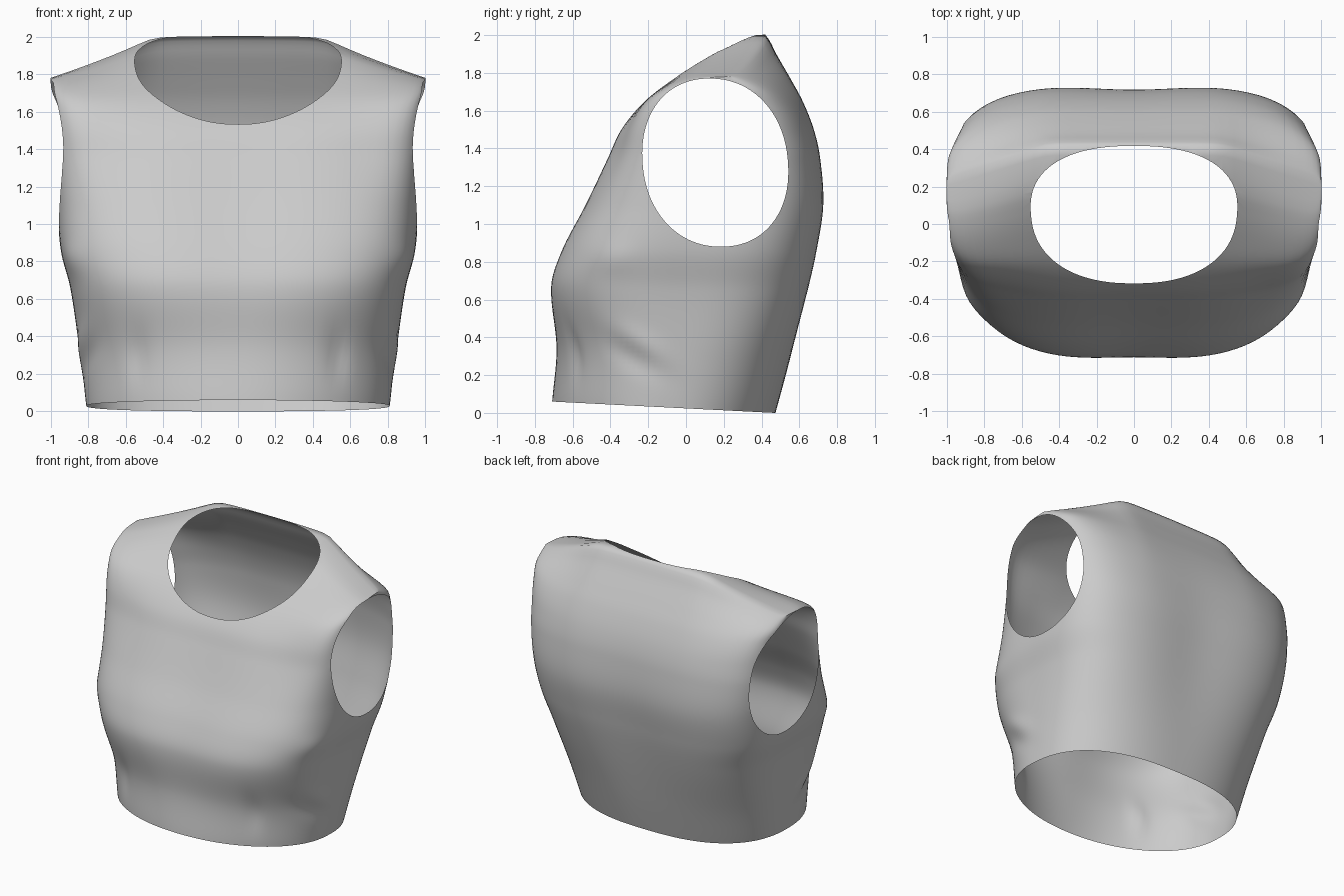
import bpy, bmesh
from math import sin, cos, pi, exp, copysign, hypot

if "Cube" in bpy.data.objects:
    bpy.data.objects.remove(bpy.data.objects["Cube"])

SIDES, RINGS = 128, 80

fabric = bpy.data.materials.new("light_grey_fabric")
fabric.use_nodes = True
grey = (0.6, 0.6, 0.6, 1)
fabric.diffuse_color = grey
fabric.node_tree.nodes["Principled BSDF"].inputs["Base Color"].default_value = grey

# Body profile: height, half width, front y, back y, squareness of the front
PROFILE = [
    (0, .81, -.71, .475, 2.05),
    (.3, .845, -.692, .56, 2.3),
    (.65, .895, -.728, .655, 2.9),
    (.85, .945, -.67, .70, 3.1),
    (1.1, .965, -.54, .735, 3.4),
    (1.35, .98, -.418, .715, 3.8),
    (1.5, .985, -.345, .68, 4.2),
    (1.65, .99, -.22, .62, 5.2),
    (1.77, 1, -.07, .555, 6.5),
    (1.9, 1, .11, .48, 7),
    (1.97, 1, .23, .445, 7),
    (2.005, 1, .37, .42, 7),
]


def sample(h):
    """Smooth interpolation of the profile rows at height h."""
    i = max(k for k in range(len(PROFILE) - 1) if PROFILE[k][0] <= h)
    a, b = PROFILE[i], PROFILE[i + 1]
    before, after = PROFILE[max(i - 1, 0)], PROFILE[min(i + 2, len(PROFILE) - 1)]
    span = b[0] - a[0]
    t = (h - a[0]) / span
    row = []
    for j in range(1, len(a)):
        m0 = (b[j] - before[j]) / (b[0] - before[0]) * span
        m1 = (after[j] - a[j]) / (after[0] - a[0]) * span
        row.append((2*t**3 - 3*t*t + 1) * a[j] + (t**3 - 2*t*t + t) * m0
                   + (3*t*t - 2*t**3) * b[j] + (t**3 - t*t) * m1)
    return row


def oval(angle, n):
    """Point on a unit superellipse in the given direction."""
    c, s = cos(angle), sin(angle)
    r = (abs(c)**n + abs(s)**n) ** (-1 / n)
    return c * r, s * r


def bump(a, b, size_a, size_b):
    return exp(-(a / size_a)**2 - (b / size_b)**2)


def body_point(h, angle):
    width, front, back, n = sample(h)
    # The back is a little squarer than the front
    u, v = oval(angle, n + .45 * (sin(angle) > 0))
    x, y = u * width, (front + back) / 2 + v * (back - front) / 2
    # Shoulders slope down and forward away from the neck
    d = (abs(x) - .47) / .53
    out = (hypot(d, .1) + d) / 2
    rise = max(0, (h - 1.5) / .5)
    z = h - .22 * out**.8 * rise**2
    y -= .17 * out * (h / 2)**4
    # Hem rises towards the front
    z += .06 * (.47 - y) / 1.18 * max(0, 1 - h / 2)**3
    # Hollow along the centre, waist darts and slanted side folds
    y -= copysign(.022, v) * bump(x, h - .9, .3, .55) * abs(v)**4
    if v < 0:
        y += .018 * bump(abs(x) - .53, h - .27, .05, .15)
        # Chest falls back between the neckline and the armholes
        y += .035 * bump(abs(x) - .74, h - 1.42, .22, .28) * abs(v)**3
    along, across = (y + .24) * .83 - (z - .37) * .55, (y + .24) * .55 + (z - .37) * .83
    fold = bump(along, across, .17, .06) - bump(along, across + .09, .17, .06)
    x += copysign(.014, x) * fold * abs(u)**2
    fold = bump(y + .4, z - .82, .12, .08)
    x += copysign(.012, x) * fold * abs(u)
    return x, y, z


def make_object(name, bm):
    bmesh.ops.recalc_face_normals(bm, faces=bm.faces)
    mesh = bpy.data.meshes.new(name)
    bm.to_mesh(mesh)
    bm.free()
    for _ in range(2):
        mesh.materials.append(fabric)
    obj = bpy.data.objects.new(name, mesh)
    bpy.context.collection.objects.link(obj)
    return obj


def bridge(bm, low, high):
    for i in range(len(low)):
        j = (i + 1) % len(low)
        bm.faces.new((low[i], low[j], high[j], high[i]))


# Closed torso form; slot 1 marks faces that will be opened
bm = bmesh.new()
top = PROFILE[-1][0]
rings = [[bm.verts.new(body_point(top * k / RINGS, 2 * pi * i / SIDES))
          for i in range(SIDES)] for k in range(RINGS + 1)]
for low, high in zip(rings, rings[1:]):
    bridge(bm, low, high)
bm.faces.new(rings[0]).material_index = 1
ridge = rings[-1]
for i in range(SIDES // 2):
    quad = [ridge[i], ridge[i + 1], ridge[SIDES - i - 1], ridge[-i % SIDES]]
    bm.faces.new(list(dict.fromkeys(quad)))
garment = make_object("sleeveless_top", bm)


def cut_opening(name, place, start, end, n):
    """Cut a prism with an oval section through the torso."""
    bm = bmesh.new()
    loops = []
    for depth in (start, end):
        loops.append([bm.verts.new(place(*oval(2 * pi * i / 96 + .013, n), depth))
                      for i in range(96)])
    bridge(bm, *loops)
    for loop in loops:
        bm.faces.new(loop)
    for face in bm.faces:
        face.material_index = 1
    cutter = make_object(name, bm)
    cutter.hide_render = True
    mod = garment.modifiers.new(name, "BOOLEAN")
    mod.operation, mod.solver, mod.object = "DIFFERENCE", "EXACT", cutter
    bpy.context.view_layer.objects.active = garment
    bpy.ops.object.modifier_apply(modifier=mod.name)
    bpy.data.objects.remove(cutter)


# Neckline, wider towards the back, and the two armholes
cut_opening("neck_cutter", lambda a, b, d: ((.55 + .03 * b) * a, .05 + .367 * b, d),
            1.0, 2.5, 2.35)
cut_opening("arm_cutter", lambda a, b, d: (d, .155 + .385 * a - .03 * b, 1.325 + .445 * b),
            -1.4, 1.4, 2.15)

# Remove the marked faces, leaving an open cloth shell
bm = bmesh.new()
bm.from_mesh(garment.data)
bmesh.ops.delete(bm, geom=[f for f in bm.faces if f.material_index == 1], context="FACES")
for face in bm.faces:
    face.smooth = True
bm.to_mesh(garment.data)
bm.free()
garment.data.materials.pop(index=1)
